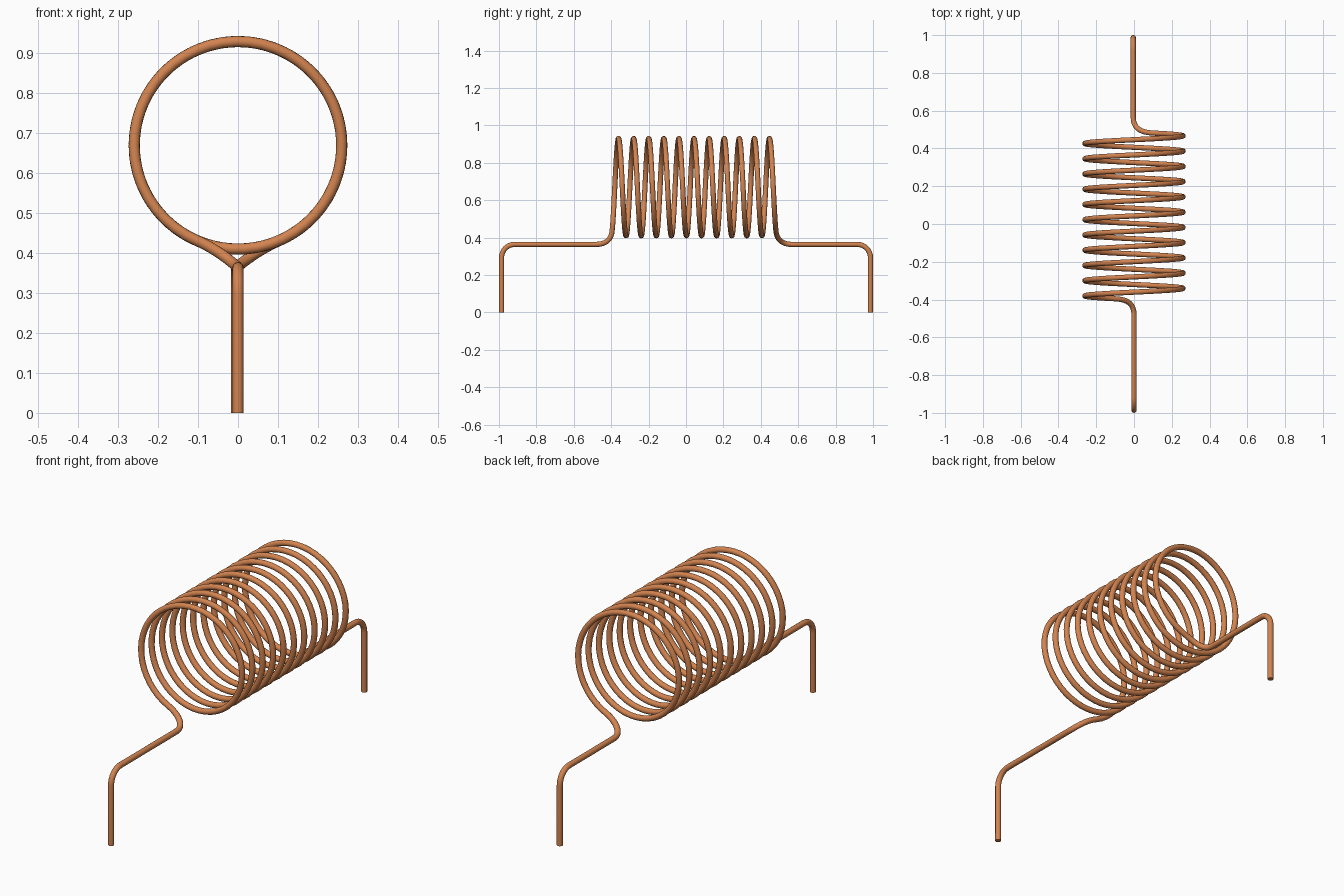
import bpy
from math import sin, cos, pi
from mathutils import Vector

if "Cube" in bpy.data.objects:
    bpy.data.objects.remove(bpy.data.objects["Cube"])

WIRE = 0.0138           # wire radius
R, CZ = 0.26, 0.67      # coil radius and axis height
TURNS, PITCH, Y0 = 11, 0.0807, -0.401
Y1 = Y0 + TURNS * PITCH
LEAD_Z, LEG_Y = 0.364, 1 - WIRE
JOIN = 0.4              # angle at which the leads blend into the coil


def helix(t):
    return Vector((-R * sin(t), Y0 + PITCH * t / (2 * pi), CZ - R * cos(t)))


def bezier(a, b, c, d, n):
    return [a * (1-t)**3 + b * 3*t*(1-t)**2 + c * 3*t*t*(1-t) + d * t**3
            for t in (i / n for i in range(n + 1))]


def lead(t_join, sign, x, y_end):
    """Points from the foot of a leg up to its junction with the coil."""
    foot = Vector((x, sign * LEG_Y, 0))
    pts = [foot]
    # rounded elbow at the top of the leg
    f = 0.07
    for i in range(9):
        a = i / 8 * pi / 2
        pts.append(Vector((x, sign * (LEG_Y - f + f * cos(a)), LEAD_Z - f + f * sin(a))))
    # smooth bend from the horizontal lead into the coil
    p3 = helix(t_join)
    tangent = (helix(t_join + 0.01) - helix(t_join - 0.01)).normalized()
    p0 = Vector((x, y_end + sign * 0.08, LEAD_Z))
    p1 = Vector((x, y_end + sign * 0.012, LEAD_Z))
    p2 = p3 + tangent * sign * 0.06
    return pts + bezier(p0, p1, p2, p3, 14)


# One continuous path: front leg, coil, back leg
t0, t1 = JOIN, 2 * pi * TURNS - JOIN
n = 48 * TURNS
path = lead(t0, -1, 0.0, Y0)
path += [helix(t0 + (t1 - t0) * i / n) for i in range(1, n)]
path += reversed(lead(t1, 1, -0.004, Y1))

curve = bpy.data.curves.new("coil_wire", "CURVE")
curve.dimensions = "3D"
curve.bevel_depth = WIRE
curve.bevel_resolution = 6
curve.use_fill_caps = True
spline = curve.splines.new("POLY")
spline.points.add(len(path) - 1)
for p, co in zip(spline.points, path):
    p.co = (*co, 1)

wire = bpy.data.objects.new("coil_wire", curve)
bpy.context.collection.objects.link(wire)
bpy.context.view_layer.objects.active = wire
wire.select_set(True)
bpy.ops.object.convert(target="MESH")
wire = bpy.context.object
bpy.ops.object.shade_smooth_by_angle()

# Copper
copper = bpy.data.materials.new("copper")
copper.diffuse_color = (0.65, 0.23, 0.08, 1)
copper.use_nodes = True
copper.node_tree.nodes["Principled BSDF"].inputs["Base Color"].default_value = copper.diffuse_color
wire.data.materials.clear()
wire.data.materials.append(copper)
